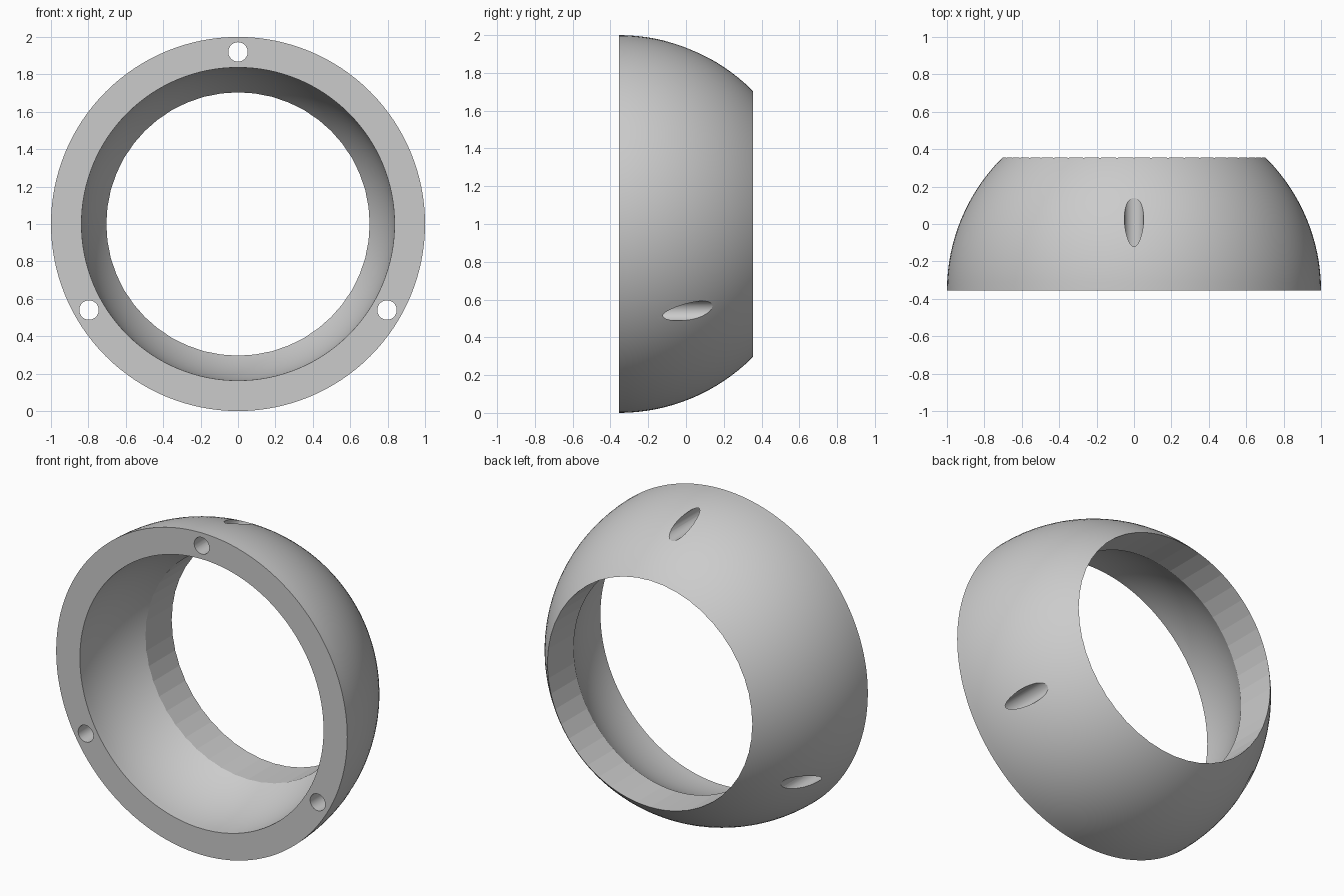
import bpy, bmesh, math
from mathutils import Matrix, Vector

cube = bpy.data.objects.get("Cube")
if cube:
    bpy.data.objects.remove(cube, do_unlink=True)

FRONT = -0.356      # y of the flat rim, also the centre of both spheres
OUTER, INNER = 1.0, 0.837
OPENING = 0.704
SCREW_R, SCREW_RING = 0.052, 0.92
CENTRE = Vector((0, FRONT, 1))

grey = bpy.data.materials.new("plain grey")
grey.use_nodes = True
colour = (0.6, 0.6, 0.6, 1)
grey.diffuse_color = colour
grey.node_tree.nodes["Principled BSDF"].inputs["Base Color"].default_value = colour


def make_object(name, bm):
    bmesh.ops.recalc_face_normals(bm, faces=bm.faces)
    mesh = bpy.data.meshes.new(name)
    bm.to_mesh(mesh)
    bm.free()
    mesh.materials.append(grey)
    obj = bpy.data.objects.new(name, mesh)
    bpy.context.collection.objects.link(obj)
    return obj


def rod(name, x, z, radius, sides, smooth):
    """Cutter running along y through the whole shell."""
    bm = bmesh.new()
    place = Matrix.Translation((x, 0, z)) @ Matrix.Rotation(math.pi / 2, 4, 'X')
    bmesh.ops.create_cone(bm, cap_ends=True, segments=sides, radius1=radius,
                          radius2=radius, depth=3, matrix=place)
    for f in bm.faces:
        f.smooth = smooth and len(f.verts) == 4
    obj = make_object(name, bm)
    obj.hide_render = True
    return obj


# Hollow half sphere: spin an outer and an inner quarter arc around y
bm = bmesh.new()
steps = 32
arc = [math.pi / 2 * i / steps for i in range(steps + 1)]
profile = [(OUTER * math.cos(a), OUTER * math.sin(a)) for a in reversed(arc)]
profile += [(INNER * math.cos(a), INNER * math.sin(a)) for a in arc]
verts = [bm.verts.new(CENTRE + Vector((r, y, 0))) for r, y in profile]
edges = [bm.edges.new(pair) for pair in zip(verts, verts[1:])]
bmesh.ops.spin(bm, geom=verts + edges, cent=CENTRE, axis=(0, 1, 0),
               angle=math.tau, steps=128, use_duplicate=False)
bmesh.ops.remove_doubles(bm, verts=bm.verts, dist=1e-4)
for f in bm.faces:
    f.smooth = any(abs(v.co.y - FRONT) > 1e-4 for v in f.verts)
shell = make_object("domed_ring", bm)

# Large faceted opening and three screw holes
cutters = [rod("opening_cutter", 0, 1, OPENING, 48, False)]
for deg in (90, 210, 330):
    a = math.radians(deg)
    cutters.append(rod("screw_hole_cutter", SCREW_RING * math.cos(a),
                       1 + SCREW_RING * math.sin(a), SCREW_R, 32, True))

bpy.context.view_layer.objects.active = shell
for cutter in cutters:
    mod = shell.modifiers.new("cut", 'BOOLEAN')
    mod.operation = 'DIFFERENCE'
    mod.solver = 'EXACT'
    mod.object = cutter
    bpy.ops.object.modifier_apply(modifier=mod.name)
    bpy.data.objects.remove(cutter, do_unlink=True)

# Keep the rim and cut edges crisp
bm = bmesh.new()
bm.from_mesh(shell.data)
for e in bm.edges:
    e.smooth = e.calc_face_angle(0) < math.radians(25)
bm.to_mesh(shell.data)
bm.free()
